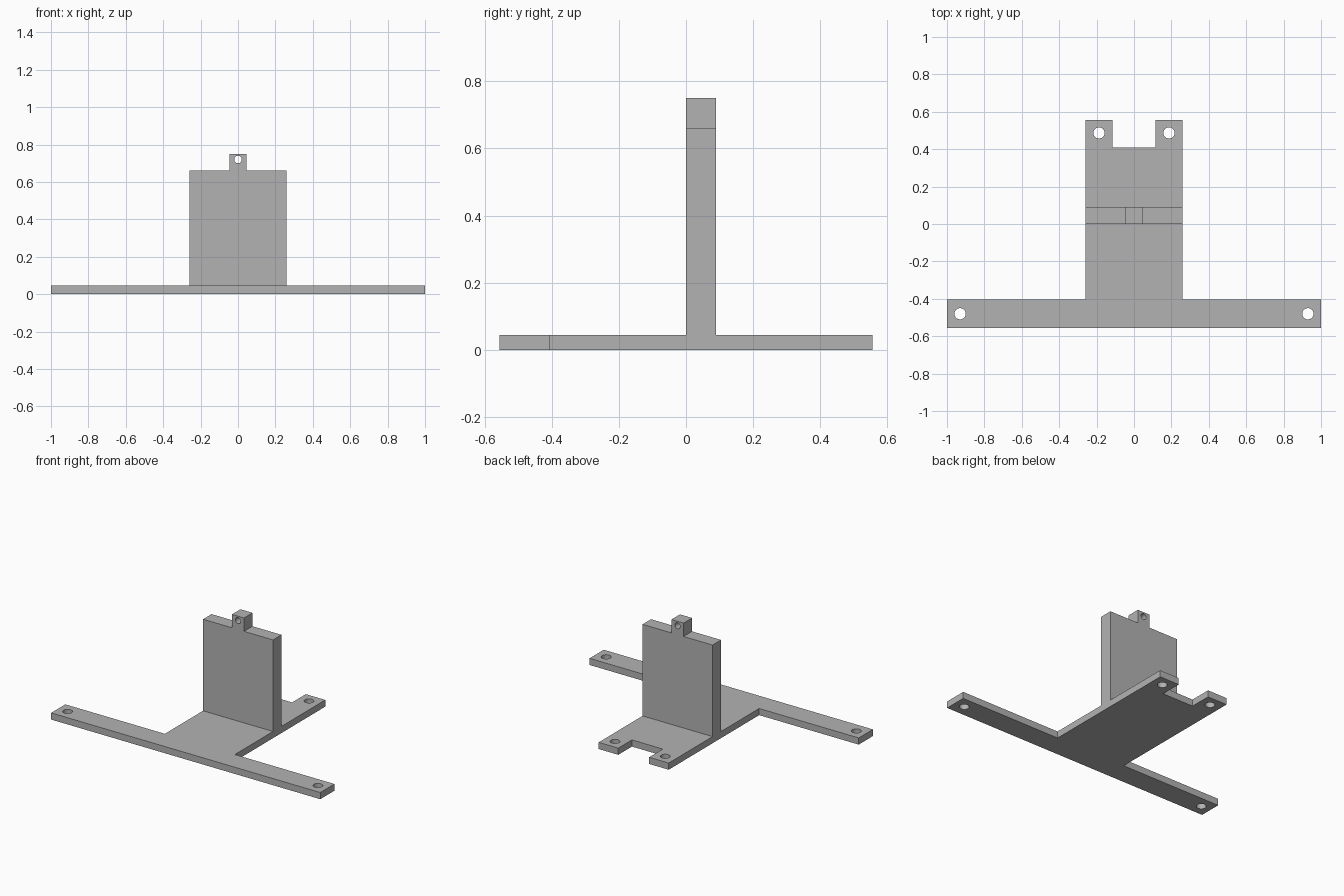
import bpy, bmesh, math
from mathutils import Matrix, Vector

cube = bpy.data.objects.get("Cube")
if cube:
    bpy.data.objects.remove(cube, do_unlink=True)

GREY = (0.45, 0.45, 0.45, 1)
grey = bpy.data.materials.new("plain grey")
grey.use_nodes = True
grey.diffuse_color = GREY
grey.node_tree.nodes["Principled BSDF"].inputs["Base Color"].default_value = GREY

THICK = 0.045      # base plate thickness
WALL = 0.09        # upright thickness
HALF = 0.26        # half width of the body
UPRIGHT = Matrix.Rotation(math.radians(90), 4, "X")   # profile plane to x-z


def add_object(name, bm):
    bmesh.ops.recalc_face_normals(bm, faces=bm.faces)
    mesh = bpy.data.meshes.new(name)
    bm.to_mesh(mesh)
    bm.free()
    mesh.materials.append(grey)
    obj = bpy.data.objects.new(name, mesh)
    bpy.context.collection.objects.link(obj)
    return obj


def plate(name, half_profile, depth, holes, matrix):
    """Extrude a mirrored outline, then drill round holes (x, y, radius) in it."""
    outline = half_profile + [(-x, y) for x, y in reversed(half_profile)]
    bm = bmesh.new()
    face = bm.faces.new([bm.verts.new((x, y, 0)) for x, y in outline])
    ext = bmesh.ops.extrude_face_region(bm, geom=[face])
    top = [v for v in ext["geom"] if isinstance(v, bmesh.types.BMVert)]
    bmesh.ops.translate(bm, verts=top, vec=(0, 0, depth))
    obj = add_object(name, bm)

    bm = bmesh.new()
    for x, y, r in holes:
        bmesh.ops.create_cone(bm, cap_ends=True, segments=32, radius1=r, radius2=r,
                              depth=depth * 3,
                              matrix=Matrix.Translation((x, y, depth / 2)))
    drill = add_object(name + "_drill", bm)
    drill.hide_render = True

    cut = obj.modifiers.new("holes", "BOOLEAN")
    cut.operation = "DIFFERENCE"
    cut.solver = "EXACT"
    cut.object = drill
    bpy.ops.object.select_all(action="DESELECT")
    obj.select_set(True)
    bpy.context.view_layer.objects.active = obj
    bpy.ops.object.modifier_apply(modifier=cut.name)
    bpy.data.objects.remove(drill, do_unlink=True)
    obj.data.transform(matrix)
    bpy.ops.object.shade_smooth_by_angle(angle=math.radians(30))
    return obj


# Base: long front crossbar, central body and two rear tabs
base_half = [(1, -0.555), (1, -0.405), (HALF, -0.405), (HALF, 0.555),
             (0.115, 0.555), (0.115, 0.41)]
base_holes = [(s * x, y, 0.03) for s in (-1, 1)
              for x, y in ((0.93, -0.48), (0.187, 0.487))]
plate("base_plate", base_half, THICK, base_holes, Matrix())

# Upright wall with a drilled lug on top
wall_half = [(HALF, THICK), (HALF, 0.66), (0.045, 0.66), (0.045, 0.75)]
plate("upright_wall", wall_half, WALL, [(0, 0.72, 0.02)],
      Matrix.Translation(Vector((0, WALL, 0))) @ UPRIGHT)
